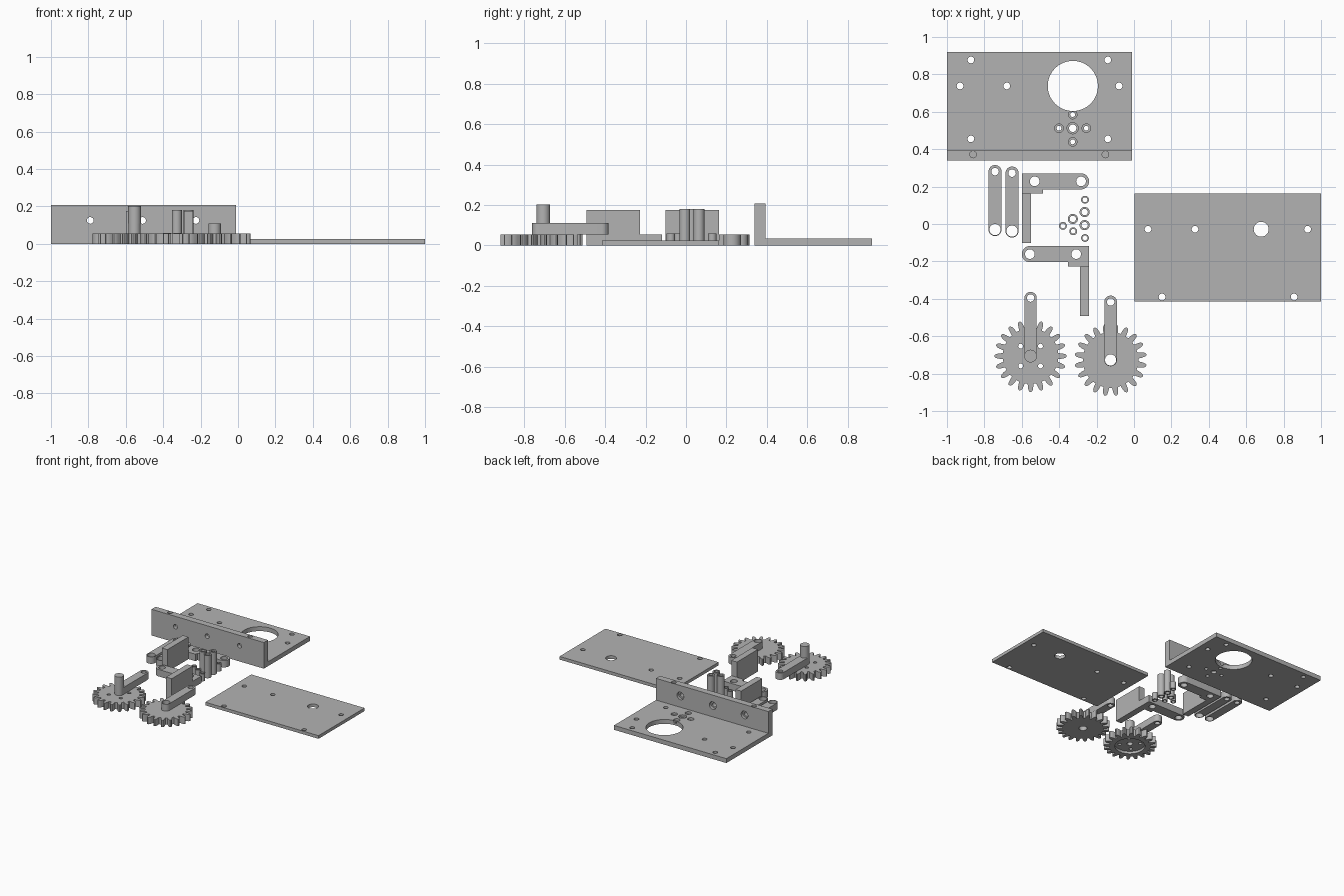
import bpy, bmesh
from math import pi, sin, cos, radians

cube = bpy.data.objects.get("Cube")
if cube:
    bpy.data.objects.remove(cube)

grey = bpy.data.materials.new("plain_grey")
grey.use_nodes = True
colour = (0.45, 0.45, 0.45, 1)
grey.diffuse_color = colour
grey.node_tree.nodes["Principled BSDF"].inputs["Base Color"].default_value = colour

THICK = 0.055   # links, gears and bracket arms
SCREW = 0.018   # screw hole radius
parts = []


def add_prism(bm, outline, z0, z1):
    """Extrude a counter-clockwise outline from z0 to z1."""
    low = [bm.verts.new((x, y, z0)) for x, y in outline]
    high = [bm.verts.new((x, y, z1)) for x, y in outline]
    bm.faces.new(low[::-1])
    bm.faces.new(high)
    n = len(low)
    for i in range(n):
        j = (i + 1) % n
        bm.faces.new((low[i], low[j], high[j], high[i]))


def arc(cx, cy, r, start=0, end=360, n=32):
    full = end - start == 360
    steps = n if full else n + 1
    return [(cx + r * cos(radians(start + (end - start) * i / n)),
             cy + r * sin(radians(start + (end - start) * i / n))) for i in range(steps)]


def rect(x0, x1, y0, y1):
    return [(x0, y0), (x1, y0), (x1, y1), (x0, y1)]


def slot(x, y0, y1, r):
    return arc(x, y1, r, 0, 180, 16) + arc(x, y0, r, 180, 360, 16)


def link_object(name, bm):
    mesh = bpy.data.meshes.new(name)
    bmesh.ops.recalc_face_normals(bm, faces=bm.faces)
    bm.to_mesh(mesh)
    bm.free()
    obj = bpy.data.objects.new(name, mesh)
    bpy.context.collection.objects.link(obj)
    return obj


def drill(obj, cutter_bm):
    """Subtract a cutter and keep the result as plain mesh."""
    cutter = link_object("cutter", cutter_bm)
    cutter.hide_render = True
    mod = obj.modifiers.new("drill", "BOOLEAN")
    mod.operation, mod.solver, mod.object = "DIFFERENCE", "EXACT", cutter
    mod.use_self = True
    graph = bpy.context.evaluated_depsgraph_get()
    mesh = bpy.data.meshes.new_from_object(obj.evaluated_get(graph))
    obj.modifiers.clear()
    obj.data = mesh
    bpy.data.objects.remove(cutter)


def part(name, outline, z0, z1, holes=()):
    """Prism with holes given as (x, y, radius[, bottom, top])."""
    bm = bmesh.new()
    add_prism(bm, outline, z0, z1)
    obj = link_object(name, bm)
    if holes:
        cut = bmesh.new()
        for x, y, r, *span in holes:
            lo, hi = span or (z0 - 0.02, z1 + 0.02)
            add_prism(cut, arc(x, y, r, n=64 if r > 0.1 else 24), lo, hi)
        drill(obj, cut)
    obj.data.materials.clear()
    obj.data.materials.append(grey)
    parts.append(obj)
    return obj


# Motor base: floor with motor opening, screw holes and a countersunk cross
base_top = 0.035
holes = [(-0.327, 0.738, 0.134)]
holes += [(x, y, SCREW) for x in (-0.872, -0.14) for y in (0.455, 0.877)]
holes += [(x, 0.738, SCREW) for x in (-0.93, -0.68, -0.08)]
cx, cy = -0.328, 0.512
for dx, dy, r in ((0, 0, 0.02), (0.073, 0, 0.013), (-0.073, 0, 0.013),
                  (0, 0.073, 0.013), (0, -0.073, 0.013)):
    holes.append((cx + dx, cy + dy, r))
    holes.append((cx + dx, cy + dy, r + 0.01, base_top / 2, base_top + 0.02))
part("base_floor", rect(-1, -0.01, 0.392, 0.92), 0, base_top, holes)

# Upright wall: blind screw holes in the top edge, counterbored cross holes
wall = part("base_wall", rect(-1, -0.01, 0.34, 0.392), 0, 0.208,
            [(x, 0.372, SCREW, 0.12, 0.25) for x in (-0.86, -0.153)])
cut = bmesh.new()
for x in (-0.79, -0.51, -0.225):
    add_prism(cut, arc(x, 0.125, SCREW, n=24), -0.5, -0.3)
    add_prism(cut, arc(x, 0.125, 0.03, n=24), -0.5, -0.37)
for v in cut.verts:
    v.co.y, v.co.z = -v.co.z, v.co.y
drill(wall, cut)

# Cover plate
holes = [(x, -0.028, SCREW) for x in (0.075, 0.326, 0.928)]
holes += [(x, -0.39, SCREW) for x in (0.15, 0.856)] + [(0.68, -0.028, 0.04)]
part("cover_plate", rect(0.003, 1, -0.415, 0.163), 0, 0.025, holes)

# Two loose links
for i, (x, y) in enumerate(((-0.743, -0.03), (-0.652, -0.038))):
    part(f"link_{i + 1}", slot(x, y, y + 0.31, 0.035), 0, THICK,
         [(x, y, 0.03), (x, y + 0.31, 0.02)])

# Two mirrored finger brackets: rounded arm, rib and tall pad
for name, y, side in (("left_finger", 0.228, -1), ("right_finger", -0.161, 1)):
    mid, half, r = -0.42, 0.18, 0.043

    def place(outline):
        pts = [(mid + side * px, y + py) for px, py in outline]
        return pts if side > 0 else pts[::-1]

    arm = [(half, -r), (half, r)] + arc(r - half, 0, r, 90, 270, 16)
    part(name + "_arm", place(arm), 0, THICK,
         [(mid + side * px, y, 0.026) for px in (0.111, -0.137)])
    part(name + "_rib", place(rect(0.067, half, -0.066, -r)), 0, THICK)
    part(name + "_pad", place(rect(0.13, half, -0.33, -0.066)), 0, 0.176)

# Spacer tubes, tall then short
for i, (x, y) in enumerate(((-0.327, 0.027), (-0.264, 0.064), (-0.264, -0.006))):
    part(f"tall_spacer_{i + 1}", arc(x, y, 0.027), 0, 0.18, [(x, y, 0.017)])
for i, (x, y) in enumerate(((-0.262, 0.13), (-0.38, -0.01), (-0.325, -0.039), (-0.262, -0.075))):
    part(f"short_spacer_{i + 1}", arc(x, y, 0.021), 0, 0.058, [(x, y, 0.013)])


# Gears with rounded teeth, each carrying a raised crank arm
def gear_outline(x, y, turn, teeth=20):
    flank = [(0.149, 0.105), (0.168, 0.085), (0.184, 0.06), (0.193, 0.022)]
    profile = [(r, -a) for r, a in flank] + [(r, a) for r, a in flank[::-1]]
    pts = []
    for t in range(teeth):
        for r, a in profile:
            angle = 2 * pi * t / teeth + a + turn
            pts.append((x + r * cos(angle), y + r * sin(angle)))
    return pts


gx, gy = -0.553, -0.706
holes = [(gx + dx, gy + dy, 0.013) for dx in (-0.053, 0.053) for dy in (-0.053, 0.053)]
holes += [(gx, gy, 0.11, -0.02, 0.02), (gx, gy, 0.022)]
part("drive_gear", gear_outline(gx, gy, 0), 0, THICK, holes)
part("drive_gear_arm", slot(gx, gy, -0.396, 0.033), THICK, 2 * THICK, [(gx, -0.396, 0.02)])
part("drive_gear_pin", arc(gx, gy, 0.034), 2 * THICK, 0.203)

gx, gy = -0.125, -0.727
part("idle_gear", gear_outline(gx, gy, pi / 20), 0, THICK, [(gx, gy, 0.03)])
part("idle_gear_arm", slot(gx, gy, -0.417, 0.034), THICK, 2 * THICK,
     [(gx, gy, 0.03), (gx, -0.417, 0.02)])

# Smooth the round walls, keep the edges crisp
bpy.ops.object.select_all(action="DESELECT")
for obj in parts:
    obj.select_set(True)
bpy.context.view_layer.objects.active = parts[0]
bpy.ops.object.shade_smooth_by_angle(angle=radians(30))
